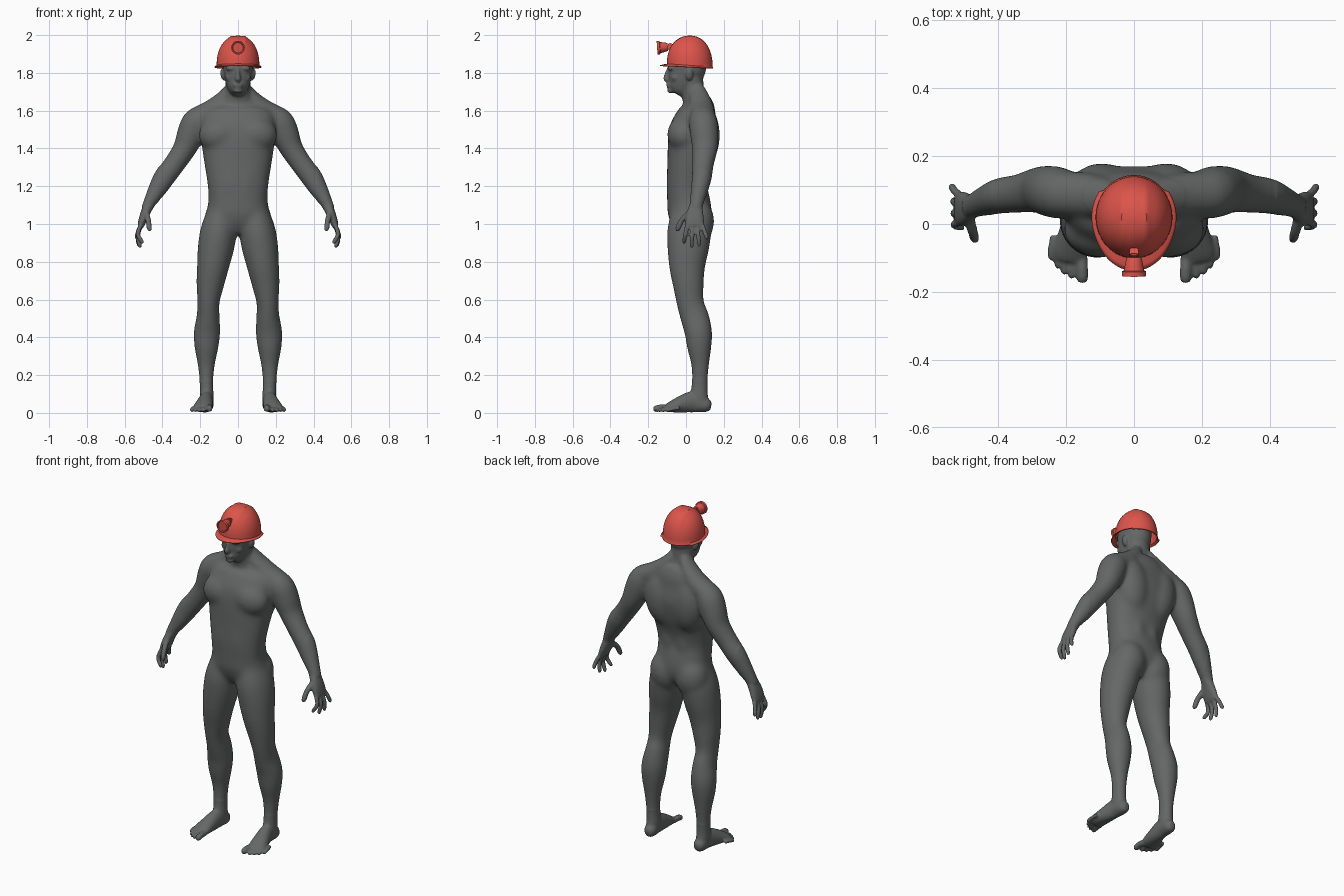
import bpy, bmesh, math
from mathutils import Vector, Matrix

if "Cube" in bpy.data.objects:
    bpy.data.objects.remove(bpy.data.objects["Cube"])

X, Y, Z = Vector((1, 0, 0)), Vector((0, 1, 0)), Vector((0, 0, 1))


def spline(pts, steps=4):
    # Catmull-Rom through tuples of any size
    out = []
    for i in range(len(pts) - 1):
        p = [pts[max(0, min(len(pts) - 1, i + k))] for k in (-1, 0, 1, 2)]
        for s in range(steps):
            t = s / steps
            out.append([0.5 * (2 * b + (c - a) * t + (2 * a - 5 * b + 4 * c - d) * t * t
                               + (3 * b - a - 3 * c + d) * t ** 3) for a, b, c, d in zip(*p)])
    return out + [list(pts[-1])]


def tube(bm, pts, ref=Y, n=28, power=2.0, side=1):
    # loft of (x, y, z, half width, half depth) rings facing along the path
    rows = spline(pts)
    pos = [Vector((r[0] * side, r[1], r[2])) for r in rows]
    rings = []
    for i, r in enumerate(rows):
        t = (pos[min(i + 1, len(pos) - 1)] - pos[max(i - 1, 0)]).normalized()
        w = ref.cross(t).normalized()
        d = t.cross(w)
        ring = []
        for k in range(n):
            a = 2 * math.pi * k / n
            c, s = math.cos(a), math.sin(a)
            c = math.copysign(abs(c) ** (2 / power), c)
            s = math.copysign(abs(s) ** (2 / power), s)
            ring.append(bm.verts.new(pos[i] + w * c * max(r[3], .002) + d * s * max(r[4], .002)))
        rings.append(ring)
    for a, b in zip(rings, rings[1:]):
        for k in range(n):
            bm.faces.new((a[k], a[(k + 1) % n], b[(k + 1) % n], b[k]))
    bm.faces.new(rings[0][::-1])
    bm.faces.new(rings[-1])


def digit(bm, a, b, c, r, side, ref):
    # finger or toe: bent tube with a rounded tip
    a, b, c = Vector(a), Vector(b), Vector(c)
    pts = [(*a, r, r), (*b, r, r), (*b.lerp(c, .75), r * .95, r * .95), (*c, r * .45, r * .45)]
    tube(bm, pts, ref, 12, side=side)


def blob(bm, loc, rad, rot=0, side=1):
    m = Matrix.Translation((loc[0] * side, loc[1], loc[2])) @ Matrix.Rotation(rot * side, 4, 'Y')
    bmesh.ops.create_uvsphere(bm, u_segments=24, v_segments=16, radius=1,
                              matrix=m @ Matrix.Diagonal((*rad, 1)))


def colour(name, rgb):
    m = bpy.data.materials.new(name)
    m.diffuse_color = (*rgb, 1)
    m.use_nodes = True
    m.node_tree.nodes["Principled BSDF"].inputs["Base Color"].default_value = m.diffuse_color
    return m


def finish(bm, name, mat, angle=35):
    bmesh.ops.recalc_face_normals(bm, faces=bm.faces)
    me = bpy.data.meshes.new(name)
    bm.to_mesh(me)
    bm.free()
    ob = bpy.data.objects.new(name, me)
    bpy.context.collection.objects.link(ob)
    me.materials.append(mat)
    bpy.context.view_layer.objects.active = ob
    ob.select_set(True)
    bpy.ops.object.shade_smooth_by_angle(angle=math.radians(angle))
    ob.select_set(False)
    return ob


grey = colour("body_grey", (.13, .135, .135))
red = colour("helmet_red", (.72, .09, .07))

body = bmesh.new()
# torso
tube(body, [(0, .01, .945, .07, .06), (0, .015, 1.0, .165, .1), (0, .02, 1.05, .17, .116),
            (0, .014, 1.12, .157, .114), (0, .005, 1.2, .16, .107), (0, .013, 1.3, .175, .113),
            (0, .03, 1.4, .19, .128), (0, .043, 1.5, .2, .13), (0, .056, 1.57, .195, .108),
            (0, .066, 1.62, .145, .086), (0, .056, 1.665, .09, .066)], power=2.3, n=40)
# neck, head and face
tube(body, [(0, .06, 1.6, .09, .07), (0, .045, 1.66, .077, .064), (0, .036, 1.71, .067, .059),
            (0, .03, 1.8, .066, .06)])
tube(body, [(0, -.056, 1.692, .028, .03), (0, -.044, 1.71, .048, .054), (0, -.024, 1.745, .064, .074),
            (0, -.01, 1.79, .073, .086), (0, .002, 1.84, .08, .1), (0, .01, 1.9, .076, .09),
            (0, .015, 1.94, .04, .05)], power=2.3)
blob(body, (0, .015, 1.83), (.08, .092, .1))
tube(body, [(0, -.09, 1.825, .009, .011), (0, -.1, 1.79, .011, .015), (0, -.106, 1.769, .016, .015),
            (0, -.096, 1.757, .014, .01)], n=12)
blob(body, (0, -.09, 1.737), (.028, .015, .008))
blob(body, (0, -.088, 1.724), (.024, .015, .008))
blob(body, (0, -.082, 1.705), (.026, .018, .015))

for s in (1, -1):
    # brow, cheek, ear
    blob(body, (.033, -.078, 1.823), (.034, .018, .012), side=s)
    blob(body, (.043, -.058, 1.775), (.024, .02, .022), side=s)
    blob(body, (.081, .018, 1.79), (.012, .02, .032), .2, s)
    # trapezius, chest, back, belly and buttock muscles
    tube(body, [(.03, .055, 1.73, .03, .035), (.07, .07, 1.67, .042, .055), (.14, .085, 1.605, .055, .066),
                (.23, .09, 1.56, .055, .066)], side=s)
    blob(body, (.095, -.015, 1.475), (.115, .085, .095), .15, s)
    blob(body, (.095, .09, 1.47), (.1, .09, .17), .15, s)
    blob(body, (.045, .055, 1.22), (.055, .065, .17), side=s)
    blob(body, (.042, -.055, 1.22), (.05, .048, .16), side=s)
    blob(body, (.085, .06, 1.015), (.095, .09, .12), side=s)
    # leg
    tube(body, [(.085, .02, 1.1, .065, .09), (.1, .018, .98, .095, .116), (.116, .012, .88, .097, .112),
                (.132, .006, .78, .086, .097), (.147, .012, .68, .074, .083), (.157, .023, .58, .059, .073),
                (.158, .045, .51, .062, .077), (.164, .065, .43, .071, .074), (.167, .07, .35, .065, .066),
                (.168, .075, .25, .046, .048), (.167, .072, .15, .036, .043), (.166, .07, .09, .037, .046),
                (.166, .08, .03, .034, .045)], side=s)
    # foot and toes
    tube(body, [(.163, .133, .035, .015, .02), (.164, .11, .04, .034, .037), (.168, .04, .058, .037, .056),
                (.176, -.02, .047, .044, .046), (.187, -.08, .031, .051, .029),
                (.192, -.108, .022, .046, .018)], Z, side=s)
    for x, y, r in ((.152, -.174, .0175), (.184, -.163, .0105), (.206, -.15, .0105),
                    (.226, -.132, .0105), (.244, -.108, .0105)):
        digit(body, (x * .9 + .017, y + .075, .026), (x, y + .035, r + .01), (x, y, r), r, s, Z)
    # arm
    tube(body, [(.16, .08, 1.555, .05, .06), (.215, .09, 1.545, .076, .076), (.25, .097, 1.475, .075, .076),
                (.282, .1, 1.4, .063, .069), (.338, .09, 1.315, .058, .058), (.387, .084, 1.25, .058, .055),
                (.425, .072, 1.185, .05, .047), (.467, .057, 1.115, .034, .037),
                (.484, .05, 1.08, .028, .035)], side=s)
    # hand
    tube(body, [(.47, .054, 1.1, .028, .033), (.488, .048, 1.065, .025, .043), (.505, .045, 1.02, .022, .051),
                (.517, .046, .985, .016, .049)], power=2.3, side=s)
    digit(body, (.485, .02, 1.06), (.475, -.022, 1.02), (.467, -.05, .96), .016, s, Y)
    for y, y2, x2, z2 in ((.007, -.012, .503, .895), (.033, .03, .517, .872),
                          (.059, .071, .526, .88), (.084, .114, .538, .918)):
        digit(body, (.512, y, 1.0), (.53, (y + y2) / 2, (.99 + z2) / 2 + .005), (x2, y2, z2), .0122, s, Y)

# blend the body parts into one skin
parts = finish(body, "body_parts", grey)
rm = parts.modifiers.new("blend", 'REMESH')
rm.mode = 'VOXEL'
rm.voxel_size = .0055
skin = bpy.data.meshes.new_from_object(parts.evaluated_get(bpy.context.evaluated_depsgraph_get()))
bpy.data.objects.remove(parts)
body = bmesh.new()
body.from_mesh(skin)
# soften: lightly on face, hands and feet, more toward the trunk
for rounds, grow in ((5, 9), (5, .07), (5, .04), (5, .02), (30, 0)):
    vs = [v for v in body.verts if grow == 9 or
          (.17 - grow < v.co.z < 1.66 + grow and abs(v.co.x) < .42 + grow)]
    for _ in range(rounds):
        bmesh.ops.smooth_vert(body, verts=vs, factor=.5, use_axis_x=True, use_axis_y=True, use_axis_z=True)
finish(body, "figure_body", grey, 180)

# helmet shell with raised crown ridges and a brim deeper at the front
bm = bmesh.new()
N, ROWS, P = 72, 16, 2.2
rings = []
for i in range(-2, ROWS):
    u = max(i, 0) / ROWS
    h = math.sin(u * math.pi / 2) ** (2 / P)
    r = math.cos(u * math.pi / 2) ** (2 / P)
    ring = []
    for k in range(N):
        a = 2 * math.pi * k / N
        c, sn = math.cos(a), math.sin(a)
        x, y = .113 * r * c, .121 * r * sn
        z = 1.84 + .157 * h - .07 * y * (1 - h)
        if i < 0:
            out = (.012 + .025 * max(0, -sn) ** 3) * (1 if i == -2 else .6) * (.25 if sn > .6 else 1)
            x, y = x + c * out, y + sn * out
            z += .004 * i
        else:
            z += .005 * h * math.exp(-((abs(x) - .036) / .01) ** 2)
        ring.append(bm.verts.new((x, y + .02, z)))
    rings.append(ring)
for a, b in zip(rings, rings[1:]):
    for k in range(N):
        bm.faces.new((a[k], a[(k + 1) % N], b[(k + 1) % N], b[k]))
top = bm.verts.new((0, .02, 1.998))
for k in range(N):
    bm.faces.new((rings[-1][k], rings[-1][(k + 1) % N], top))
helmet = finish(bm, "helmet_shell", red)
so = helmet.modifiers.new("thickness", 'SOLIDIFY')
so.thickness = .005

# headlamp: turned profile around a forward axis
bm = bmesh.new()
prof = [(0, .056), (.02, .056), (.023, .05), (.027, .03), (.03, .016), (.036, .014),
        (.036, 0), (.03, 0), (.027, .005), (0, .005)]
vs = [bm.verts.new((r, 0, d)) for r, d in prof]
es = [bm.edges.new(p) for p in zip(vs, vs[1:])]
bmesh.ops.spin(bm, geom=vs + es, cent=(0, 0, 0), axis=Z, angle=2 * math.pi, steps=32)
bmesh.ops.remove_doubles(bm, verts=bm.verts, dist=.0003)
lamp = finish(bm, "headlamp", red)
lamp.matrix_world = Matrix.Translation((0, -.153, 1.933)) @ Matrix.Rotation(math.radians(-86), 4, 'X')

# lamp bracket on the shell
bm = bmesh.new()
bmesh.ops.create_cube(bm, size=1, matrix=Matrix.Translation((0, -.083, 1.938))
                      @ Matrix.Rotation(-.35, 4, 'X') @ Matrix.Diagonal((.026, .03, .036, 1)))
bmesh.ops.bevel(bm, geom=bm.edges[:], offset=.004, segments=2, affect='EDGES')
finish(bm, "lamp_bracket", red)
